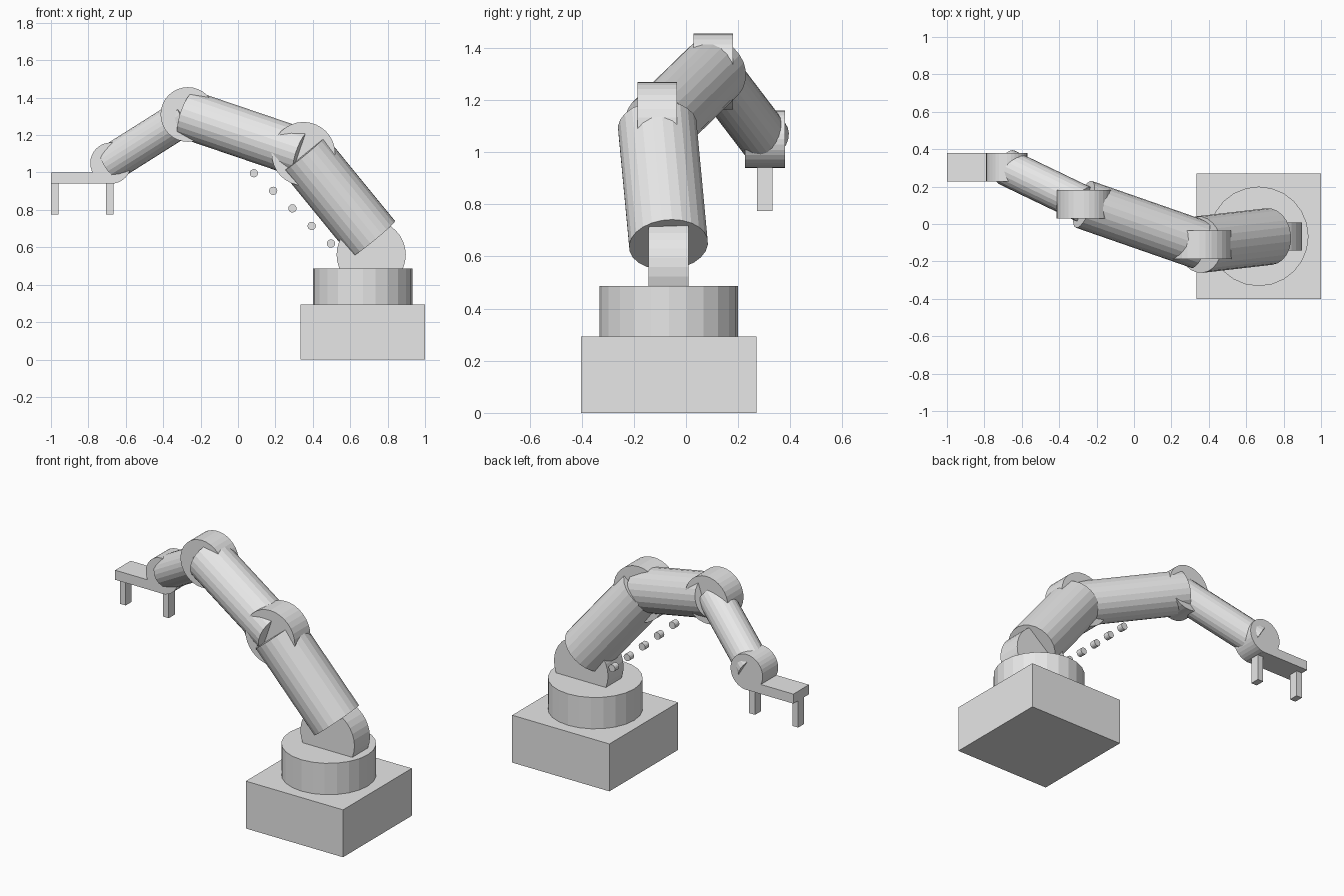
import bpy
from mathutils import Vector

cube = bpy.data.objects.get("Cube")
if cube:
    bpy.data.objects.remove(cube, do_unlink=True)

# Single plain grey finish
GREY = (0.8, 0.8, 0.8, 1)
mat = bpy.data.materials.new("light_grey")
mat.use_nodes = True
mat.diffuse_color = GREY
mat.node_tree.nodes["Principled BSDF"].inputs["Base Color"].default_value = GREY


def finish(name):
    obj = bpy.context.object
    obj.name = name
    obj.data.materials.append(mat)
    return obj


def box(name, low, high):
    low, high = Vector(low), Vector(high)
    bpy.ops.mesh.primitive_cube_add(size=1, location=(low + high) / 2)
    bpy.context.object.scale = high - low
    return finish(name)


def rod(name, start, end, radius, sides=24):
    """Flat-shaded cylinder running between two points."""
    start, end = Vector(start), Vector(end)
    axis = end - start
    bpy.ops.mesh.primitive_cylinder_add(
        vertices=sides, radius=radius, depth=axis.length, location=(start + end) / 2)
    bpy.context.object.rotation_euler = axis.to_track_quat("Z", "Y").to_euler()
    return finish(name)


def pivot(name, centre, radius, width=0.152, sides=32):
    """Joint drum whose axis runs front to back."""
    half = Vector((0, width / 2, 0))
    return rod(name, Vector(centre) - half, Vector(centre) + half, radius, sides)


# Base and turntable
box("base", (0.335, -0.402, 0), (1, 0.27, 0.293))
rod("turntable", (0.667, -0.066, 0.28), (0.667, -0.066, 0.487), 0.266)

# Joints
shoulder = (0.712, -0.067, 0.56)
elbow = (0.35, -0.11, 1.10)
forearm = (-0.268, 0.105, 1.31)
wrist = (-0.68, 0.303, 1.05)
pivot("shoulder_joint", shoulder, 0.185)
pivot("elbow_joint", elbow, 0.17)
pivot("forearm_joint", forearm, 0.146)
pivot("wrist_joint", wrist, 0.11)

# Arm segments
rod("upper_arm", (0.722, -0.067, 0.645), elbow, 0.152)
rod("middle_arm", elbow, forearm, 0.132)
rod("lower_arm", forearm, wrist, 0.099)

# Gripper bar and fingers
box("gripper_bar", (-1, 0.227, 0.941), (-0.665, 0.379, 1.0))
for side, x in (("outer", -1), ("inner", -0.705)):
    box(side + "_finger", (x, 0.273, 0.775), (x + 0.04, 0.332, 0.945))

# Row of small pegs under the arm
first, last = Vector((0.085, -0.005, 0.996)), Vector((0.497, -0.005, 0.62))
for i in range(5):
    pivot(f"peg_{i + 1}", first.lerp(last, i / 4), 0.022, 0.04, 16)
